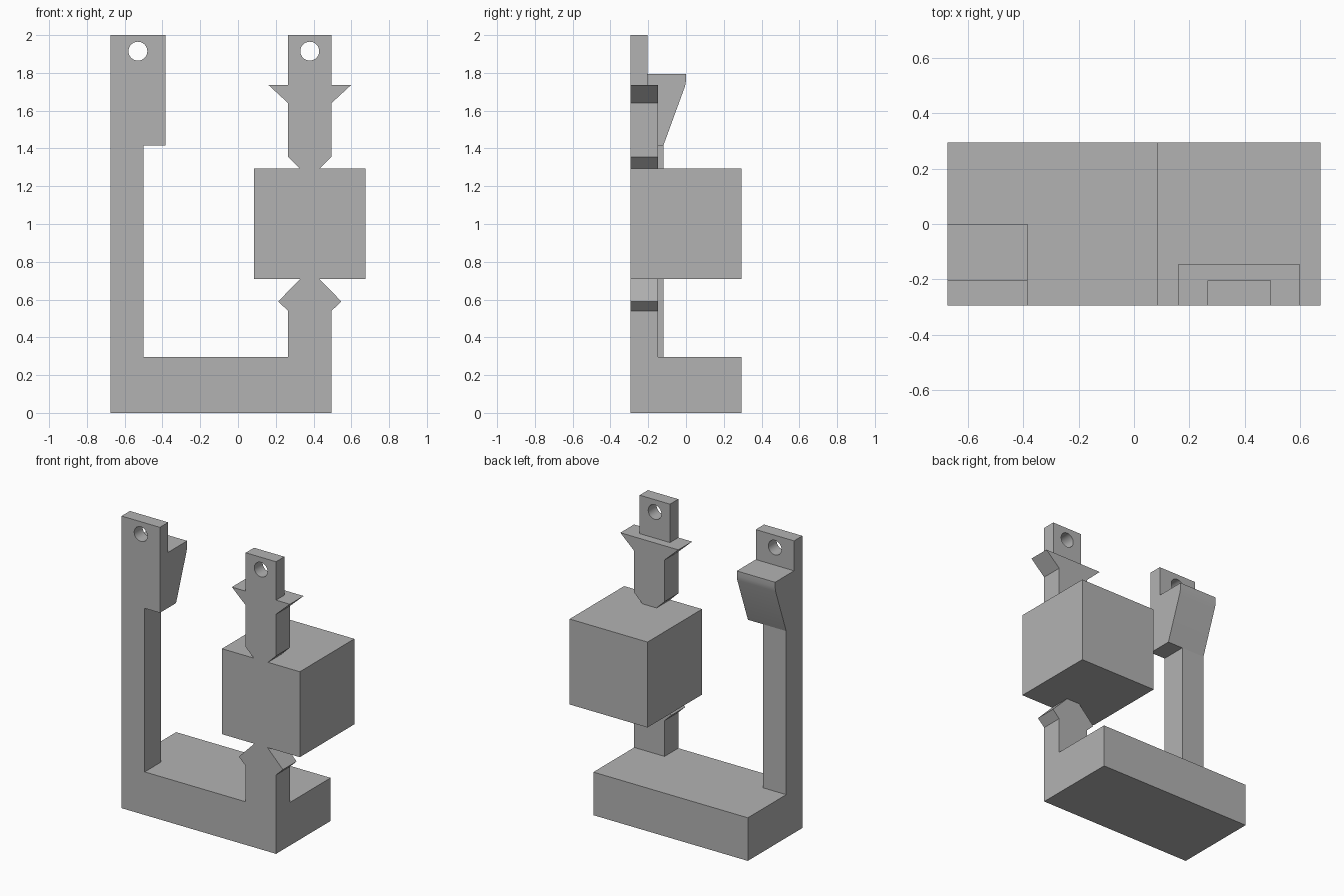
import bpy
import bmesh
from math import radians
from mathutils import Matrix, Vector

if "Cube" in bpy.data.objects:
    bpy.data.objects.remove(bpy.data.objects["Cube"], do_unlink=True)

grey = bpy.data.materials.new("plain grey")
grey.use_nodes = True
colour = (0.45, 0.45, 0.45, 1)
grey.diffuse_color = colour
grey.node_tree.nodes["Principled BSDF"].inputs["Base Color"].default_value = colour

FRONT, BACK = -0.295, 0.295
POST_BACK, STEM_BACK, TAB_BACK = -0.12, -0.147, -0.205
POST_X, HEAD_X = -0.675, -0.385
STEM_X, STEM_HALF = 0.38, 0.115


def prism(name, outline, axis, start, end):
    """Extrude an outline along x or y; the other axis and z carry the outline."""
    bm = bmesh.new()
    place = (lambda u, z: (start, u, z)) if axis == "x" else (lambda u, z: (u, start, z))
    face = bm.faces.new([bm.verts.new(place(u, z)) for u, z in outline])
    ext = bmesh.ops.extrude_face_region(bm, geom=[face])
    offset = Vector((end - start, 0, 0) if axis == "x" else (0, end - start, 0))
    bmesh.ops.translate(bm, vec=offset,
                        verts=[v for v in ext["geom"] if isinstance(v, bmesh.types.BMVert)])
    bmesh.ops.recalc_face_normals(bm, faces=bm.faces)
    mesh = bpy.data.meshes.new(name)
    bm.to_mesh(mesh)
    bm.free()
    mesh.materials.append(grey)
    obj = bpy.data.objects.new(name, mesh)
    bpy.context.collection.objects.link(obj)
    return obj


def rect(a, b, low, high):
    return [(a, low), (b, low), (b, high), (a, high)]


def mirrored(half):
    """Full stem outline from half-width and height pairs."""
    return ([(STEM_X + w, z) for w, z in half]
            + [(STEM_X - w, z) for w, z in reversed(half)])


def drill(obj, x, z):
    """Round hole from front to back."""
    bm = bmesh.new()
    turn = Matrix.Translation((x, FRONT, z)) @ Matrix.Rotation(radians(90), 4, "X")
    bmesh.ops.create_cone(bm, cap_ends=True, segments=32, radius1=0.05,
                          radius2=0.05, depth=0.8, matrix=turn)
    mesh = bpy.data.meshes.new("hole_cutter")
    bm.to_mesh(mesh)
    bm.free()
    mesh.materials.append(grey)
    cutter = bpy.data.objects.new("hole_cutter", mesh)
    bpy.context.collection.objects.link(cutter)
    cutter.hide_render = True
    mod = obj.modifiers.new("hole", "BOOLEAN")
    mod.operation, mod.object, mod.solver = "DIFFERENCE", cutter, "EXACT"
    bpy.context.view_layer.objects.active = obj
    bpy.ops.object.modifier_apply(modifier=mod.name)
    bpy.data.objects.remove(cutter, do_unlink=True)


# Base and the tall post
prism("base", rect(POST_X, STEM_X + STEM_HALF, 0, 0.295), "y", FRONT, BACK)
prism("tall_post", rect(POST_X, -0.50, 0.295, 1.415), "y", FRONT, POST_BACK)

# Post head with a sloping hook behind and a thin drilled tab on top
hook = [(FRONT, 1.415), (POST_BACK, 1.415), (-0.005, 1.73), (0, 1.76),
        (0, 1.795), (TAB_BACK, 1.795), (TAB_BACK, 2), (FRONT, 2)]
head = prism("post_head", hook, "x", POST_X, HEAD_X)
drill(head, (POST_X + HEAD_X) / 2, 1.915)

# Short stem with a pointed clip that holds the block from below
lower = mirrored([(STEM_HALF, 0.295), (STEM_HALF, 0.54), (0.167, 0.59), (0.05, 0.71)])
prism("lower_clip", lower, "y", FRONT, STEM_BACK)

# Block
prism("block", rect(0.085, 0.675, 0.71, 1.295), "y", FRONT, BACK)

# Upper stem with flared barbs, and its drilled tab
upper = mirrored([(0.054, 1.295), (STEM_HALF, 1.355), (STEM_HALF, 1.64), (0.22, 1.737)])
prism("upper_clip", upper, "y", FRONT, STEM_BACK)
tab = prism("stem_tab", rect(STEM_X - STEM_HALF, STEM_X + STEM_HALF, 1.737, 2),
            "y", FRONT, TAB_BACK)
drill(tab, STEM_X, 1.915)

# Smooth the holes and the hook's rounded tip, keep other edges sharp
for obj in (head, tab):
    bpy.ops.object.select_all(action="DESELECT")
    obj.select_set(True)
    bpy.context.view_layer.objects.active = obj
    bpy.ops.object.shade_smooth_by_angle(angle=radians(30))
